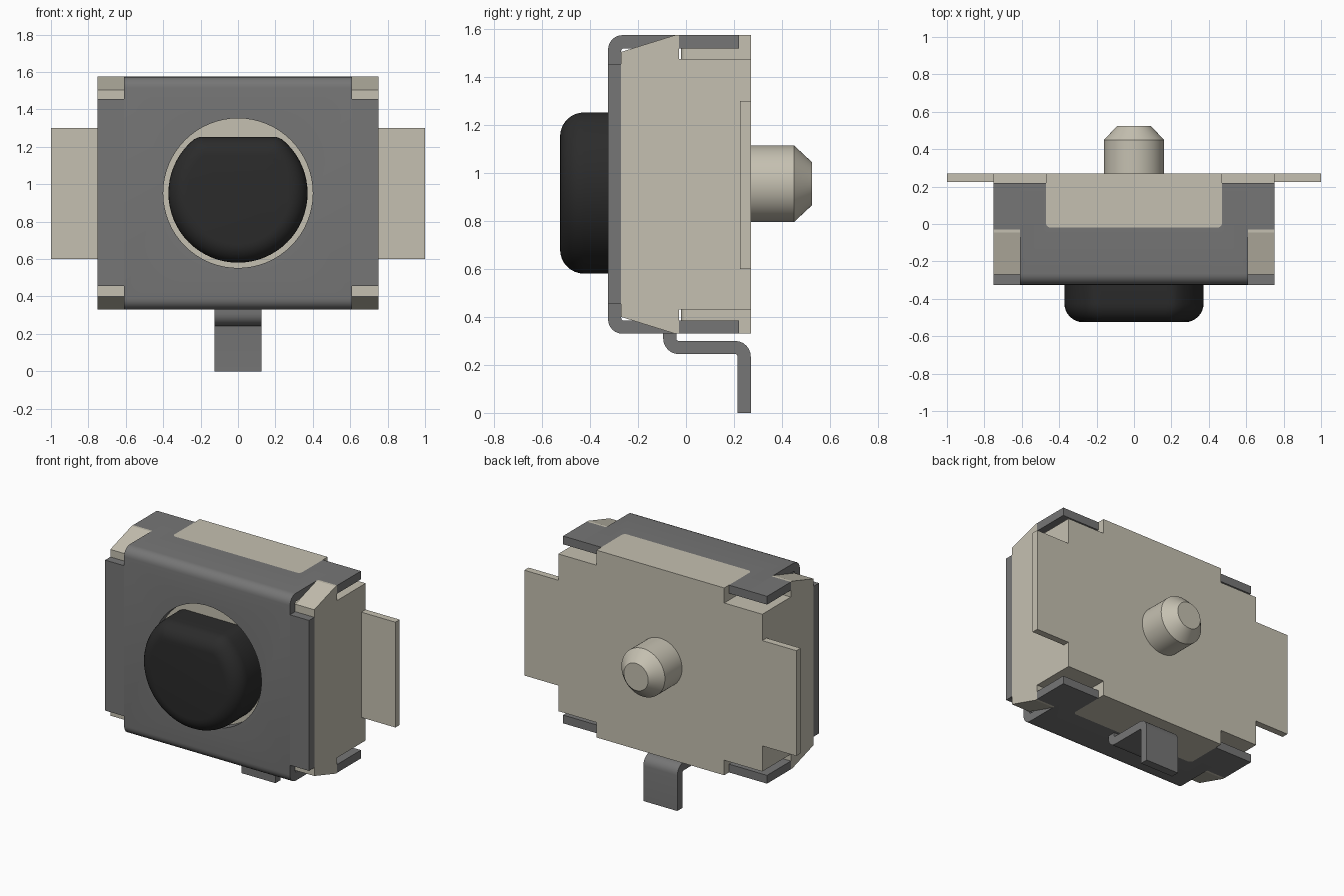
import bpy, bmesh
from math import sin, cos, pi, radians
from mathutils import Vector

old = bpy.data.objects.get("Cube")
if old:
    bpy.data.objects.remove(old, do_unlink=True)


def material(name, rgb, metallic=0.0):
    m = bpy.data.materials.new(name)
    m.use_nodes = True
    m.diffuse_color = (*rgb, 1)
    m.node_tree.nodes["Principled BSDF"].inputs["Base Color"].default_value = (*rgb, 1)
    return m


BEIGE = material("beige plastic", (0.56, 0.53, 0.44))
STEEL = material("grey metal", (0.18, 0.18, 0.18))
BLACK = material("black rubber", (0.024, 0.024, 0.024))


def finish(name, bm, mat):
    bmesh.ops.recalc_face_normals(bm, faces=bm.faces)
    me = bpy.data.meshes.new(name)
    bm.to_mesh(me)
    bm.free()
    ob = bpy.data.objects.new(name, me)
    bpy.context.collection.objects.link(ob)
    me.materials.append(mat)
    return ob


def activate(ob):
    bpy.ops.object.select_all(action='DESELECT')
    ob.select_set(True)
    bpy.context.view_layer.objects.active = ob


def smooth(ob):
    activate(ob)
    bpy.ops.object.shade_smooth_by_angle(angle=radians(30))


def rounded(corners, steps=6):
    """Closed outline from (u, v, radius) right-angled corners."""
    out = []
    for i, (u, v, r) in enumerate(corners):
        p = Vector((u, v))
        if not r:
            out.append((u, v))
            continue
        a = (Vector(corners[i - 1][:2]) - p).normalized() * r
        b = (Vector(corners[(i + 1) % len(corners)][:2]) - p).normalized() * r
        for k in range(steps + 1):
            t = k / steps * pi / 2
            out.append(tuple(p + a * (1 - sin(t)) + b * (1 - cos(t))))
    return out


def prism(name, outline, axis, lo, hi, mat):
    """Extrude a flat outline along the given axis."""
    place = {'x': lambda u, v, t: (t, u, v),
             'y': lambda u, v, t: (u, t, v),
             'z': lambda u, v, t: (u, v, t)}[axis]
    bm = bmesh.new()
    a, b = [[bm.verts.new(place(u, v, t)) for u, v in outline] for t in (lo, hi)]
    bm.faces.new(a)
    bm.faces.new(b)
    for i in range(len(a)):
        bm.faces.new((a[i - 1], a[i], b[i], b[i - 1]))
    return finish(name, bm, mat)


def box(name, x, y, z, mat):
    return prism(name, [(x[0], y[0]), (x[1], y[0]), (x[1], y[1]), (x[0], y[1])],
                 'z', z[0], z[1], mat)


def loft(name, centre_z, rings, mat, n=64):
    """Round part along y; each ring is (y, radius, height of the flat on top)."""
    bm = bmesh.new()
    loops = [[bm.verts.new((r * cos(2 * pi * i / n), y,
                            centre_z + min(r * sin(2 * pi * i / n), flat)))
              for i in range(n)] for y, r, flat in rings]
    bm.faces.new(loops[0])
    bm.faces.new(loops[-1])
    for a, b in zip(loops, loops[1:]):
        for i in range(n):
            bm.faces.new((a[i - 1], a[i], b[i], b[i - 1]))
    return finish(name, bm, mat)


def cut(ob, cutter):
    mod = ob.modifiers.new("cut", 'BOOLEAN')
    mod.operation = 'DIFFERENCE'
    mod.solver = 'EXACT'
    mod.object = cutter
    activate(ob)
    bpy.ops.object.modifier_apply(modifier=mod.name)
    bpy.data.objects.remove(cutter, do_unlink=True)


MID = 0.9525               # height of the symmetry plane
TOP, BOTTOM = 1.575, 0.33
FRONT, BACK = -0.27, 0.27

# Plastic housing: core, and a raised centre block flush with the cover
box("housing_core", (-0.75, 0.75), (FRONT, BACK), (0.43, 1.475), BEIGE)
notch = rounded([(-0.47, -0.02, 0.025), (0.47, -0.02, 0.025), (0.47, BACK, 0), (-0.47, BACK, 0)])
prism("housing_centre", notch, 'z', BOTTOM, TOP, BEIGE)

# Sloped corner blocks, side plates, cover wings and tabs, mirrored left and right
ear = [(FRONT, 1.475), (FRONT, 1.505), (-0.045, TOP), (-0.03, TOP), (-0.03, 1.475)]
for side, s in (("left", 1), ("right", -1)):
    inner, outer = sorted((s * 0.61, s * 0.75))
    box(side + "_side_plate", sorted((s * 0.75, s)), (0.225, BACK), (0.6, 1.3), BEIGE)
    box(side + "_cover_wing", (inner, outer), (-0.325, FRONT), (0.455, 1.455), STEEL)
    for level, flip in (("upper", False), ("lower", True)):
        outline = [(y, 2 * MID - z if flip else z) for y, z in ear]
        prism(f"{side}_{level}_corner_block", outline, 'x', inner, outer, BEIGE)
        z = (BOTTOM, 0.385) if flip else (1.52, TOP)
        box(f"{side}_{level}_cover_tab", (inner, outer), (-0.03, 0.22), z, STEEL)

# Bent metal cover with a round opening and notches around the centre block
cover = prism("metal_cover", rounded([
    (0.22, TOP, 0), (-0.325, TOP, 0.06), (-0.325, BOTTOM, 0.06), (0.22, BOTTOM, 0),
    (0.22, 0.385, 0), (FRONT, 0.385, 0.01), (FRONT, 1.52, 0.01), (0.22, 1.52, 0)]),
    'x', -0.61, 0.61, STEEL)
cut(cover, loft("opening_cutter", MID, [(-0.4, 0.4, 1), (-0.2, 0.4, 1)], STEEL))
cut(cover, prism("notch_cutter", notch, 'z', 0, 2, STEEL))
smooth(cover)

# Bent ground terminal below
smooth(prism("ground_terminal", rounded([
    (-0.095, 0.34, 0), (-0.095, 0.245, 0.065), (0.215, 0.245, 0.01), (0.215, 0, 0),
    (BACK, 0, 0), (BACK, 0.3, 0.065), (-0.04, 0.3, 0.01), (-0.04, 0.34, 0)]),
    'x', -0.125, 0.125, STEEL))

# Push button: round with a flat top and a filleted front edge
R, FLAT, FILLET = 0.372, 0.3, 0.1
rings = [(FRONT, R, FLAT)]
for k in range(9):
    t = k / 8 * pi / 2
    d = FILLET * (1 - cos(t))
    rings.append((-0.525 + FILLET * (1 - sin(t)), R - d, FLAT - d))
smooth(loft("push_button", MID, rings, BLACK))

# Locating post on the back with a chamfered tip
smooth(loft("locating_post", MID + 0.003, [(BACK, 0.16, 1), (0.45, 0.16, 1), (0.525, 0.09, 1)], BEIGE))
